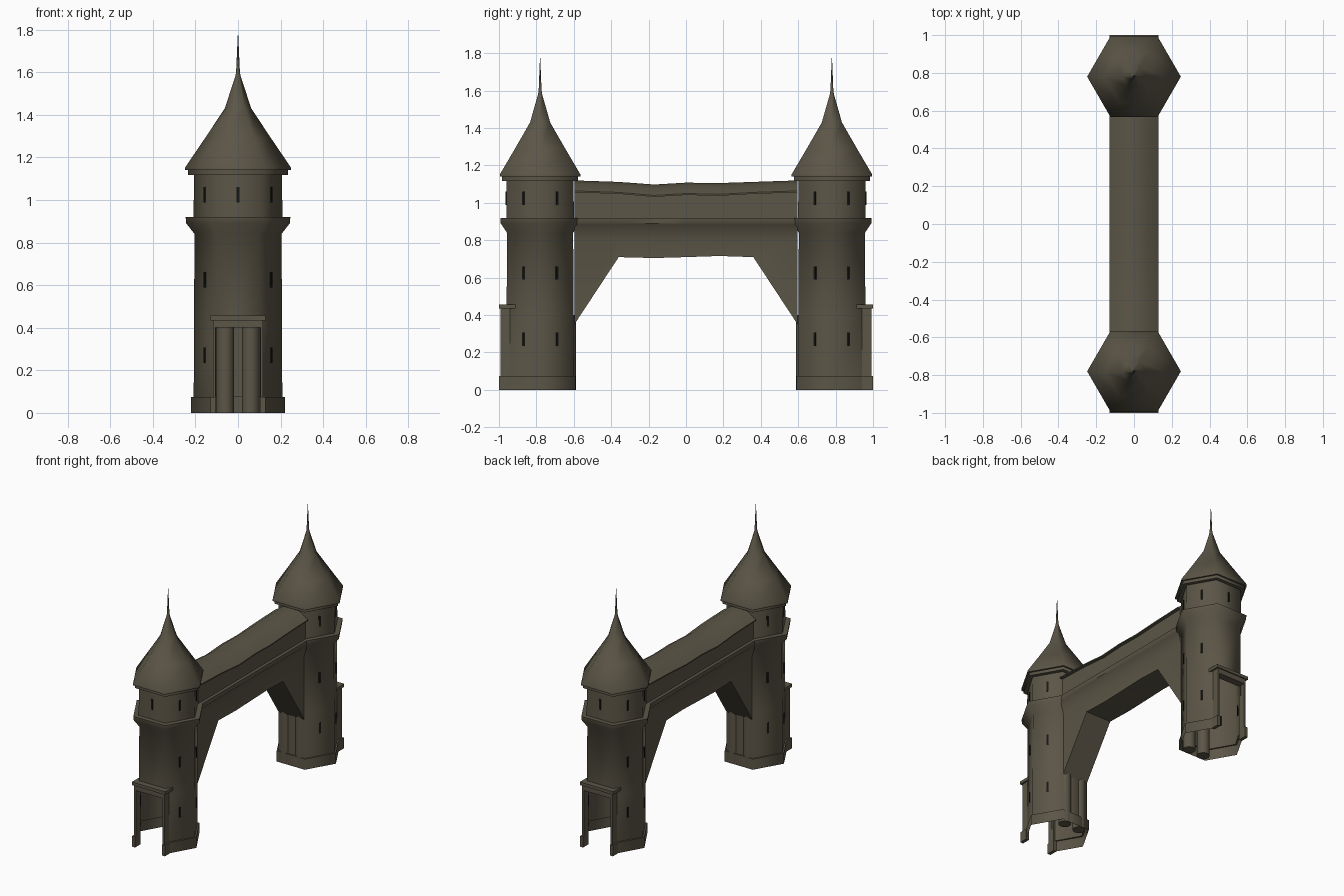
import bpy, bmesh, math
from mathutils import Matrix, Vector

if "Cube" in bpy.data.objects:
    bpy.data.objects.remove(bpy.data.objects["Cube"])

def mat(name, c):
    m = bpy.data.materials.new(name)
    m.diffuse_color = (*c, 1)
    m.use_nodes = True
    m.node_tree.nodes["Principled BSDF"].inputs["Base Color"].default_value = m.diffuse_color
    return m

STONE = mat("olive_stone", (0.105, 0.092, 0.062))
DARK = mat("dark_slit", (0.008, 0.008, 0.006))
CY = -0.78  # tower centre

def finish(bm, name, m, xf=Matrix(), angle=None, normals=True):
    bm.transform(xf)
    if normals:
        bmesh.ops.recalc_face_normals(bm, faces=bm.faces)
    me = bpy.data.meshes.new(name)
    bm.to_mesh(me)
    bm.free()
    me.materials.append(m)
    ob = bpy.data.objects.new(name, me)
    bpy.context.collection.objects.link(ob)
    if angle is not None:
        bpy.ops.object.select_all(action='DESELECT')
        ob.select_set(True)
        bpy.context.view_layer.objects.active = ob
        bpy.ops.object.shade_smooth_by_angle(angle=math.radians(angle))
    return ob

def add_box(bm, x0, x1, y0, y1, z0, z1):
    m = Matrix.Translation(((x0 + x1) / 2, (y0 + y1) / 2, (z0 + z1) / 2)) \
        @ Matrix.Diagonal((x1 - x0, y1 - y0, z1 - z0, 1))
    bmesh.ops.create_cube(bm, size=1, matrix=m)

def hex_lathe(profile, skip_below=None):
    """Six-sided lathe around the tower axis; may leave the outer facet open low down."""
    bm = bmesh.new()
    rings = []
    for r, z in profile:
        rings.append([bm.verts.new((r * math.cos(k * math.pi / 3),
                                    CY + r * math.sin(k * math.pi / 3), z)) for k in range(6)])
    for a, b, p in zip(rings, rings[1:], profile[1:]):
        for k in range(6):
            if skip_below and k == 4 and p[1] <= skip_below:
                continue
            n = (k + 1) % 6
            bm.faces.new((a[k], a[n], b[n], b[k]))
    return bm

BODY = [(.22, 0), (.22, .075), (.208, .075), (.207, .40), (.204, .84), (.243, .89),
        (.246, .92), (.209, .92), (.206, 1.12)]
ROOF = [(.20, 1.118), (.234, 1.118), (.234, 1.14), (.248, 1.14), (.248, 1.153), (.155, 1.29),
        (.062, 1.43), (.013, 1.58), (.009, 1.6), (.001, 1.775)]

for side, rot in (("front", Matrix()), ("back", Matrix.Rotation(math.pi, 4, 'Z'))):
    # hollow hexagonal shaft with corbel
    finish(hex_lathe(BODY, .40), side + "_tower_shaft", STONE, rot, 62)
    # curved spire roof
    finish(hex_lathe(ROOF), side + "_spire_roof", STONE, rot, 70)

    # porch round the open doorway
    bm = bmesh.new()
    for s in (-1, 1):
        add_box(bm, *sorted((s * .105, s * .118)), -.992, -.94, 0, .435)
        add_box(bm, *sorted((s * .105, s * .128)), -1.0, -.94, 0, .075)
    add_box(bm, -.118, .118, -.992, -.94, .40, .435)
    add_box(bm, -.13, .13, -1.0, -.905, .435, .457)
    finish(bm, side + "_porch", STONE, rot)

    # twin rounded pillars in the inner wall
    bm = bmesh.new()
    for s in (-1, 1):
        bmesh.ops.create_cone(bm, cap_ends=True, segments=16, radius1=.042, radius2=.042,
                              depth=.40, matrix=Matrix.Translation((s * .06, -.63, .20)))
    finish(bm, side + "_inner_pillars", STONE, rot, 40)

    # narrow window slits on the diagonal facets, plus one above the porch
    bm = bmesh.new()
    spots = [(a, z) for a in (30, 150, 210, 330) for z in (.27, .625, 1.025)] + [(270, 1.025)]
    for a, z in spots:
        t = math.radians(a)
        m = Matrix.Translation((0, CY, z)) @ Matrix.Rotation(t, 4, 'Z') \
            @ Matrix.Translation((.1795, 0, 0)) @ Matrix.Diagonal((.009, .013, .072, 1))
        bmesh.ops.create_cube(bm, size=1, matrix=m)
    finish(bm, side + "_window_slits", DARK, rot)

# bridge: cross-section lofted along y -- (y, underside, eave, ridge)
STATIONS = [(-.597, .35, 1.06, 1.12), (-.36, .71, 1.052, 1.112), (-.17, .705, 1.036, 1.098),
            (0, .71, 1.046, 1.108), (.18, .716, 1.042, 1.106), (.36, .71, 1.052, 1.112),
            (.597, .35, 1.06, 1.12)]

def loft(sections, closed_ends=True):
    bm = bmesh.new()
    rings = [[bm.verts.new(p) for p in s] for s in sections]
    n = len(rings[0])
    for a, b in zip(rings, rings[1:]):
        for i in range(n):
            bm.faces.new((a[i], a[(i + 1) % n], b[(i + 1) % n], b[i]))
    if closed_ends:
        bm.faces.new(rings[0])
        bm.faces.new(rings[-1])
    return bm

def mirrored(half, y):
    """Right half outline, bottom to top, closed by its mirror image."""
    pts = half + [(-x, z) for x, z in reversed(half) if x > 0]
    return [Vector((x, y, z)) for x, z in pts]

# arched girder with flared rim and gallery wall
finish(loft([mirrored([(.10, b), (.10, .80), (.125, .885), (.13, .89), (.13, .92),
                       (.108, .92), (.108, e + .01)], y)
             for y, b, e, r in STATIONS]), "bridge_gallery", STONE, angle=45)
# sagging rounded roof
finish(loft([mirrored([(.13, e - .004), (.13, e + .004), (.07, r - .018), (0, r)], y)
             for y, b, e, r in STATIONS]), "bridge_roof", STONE, angle=45)
